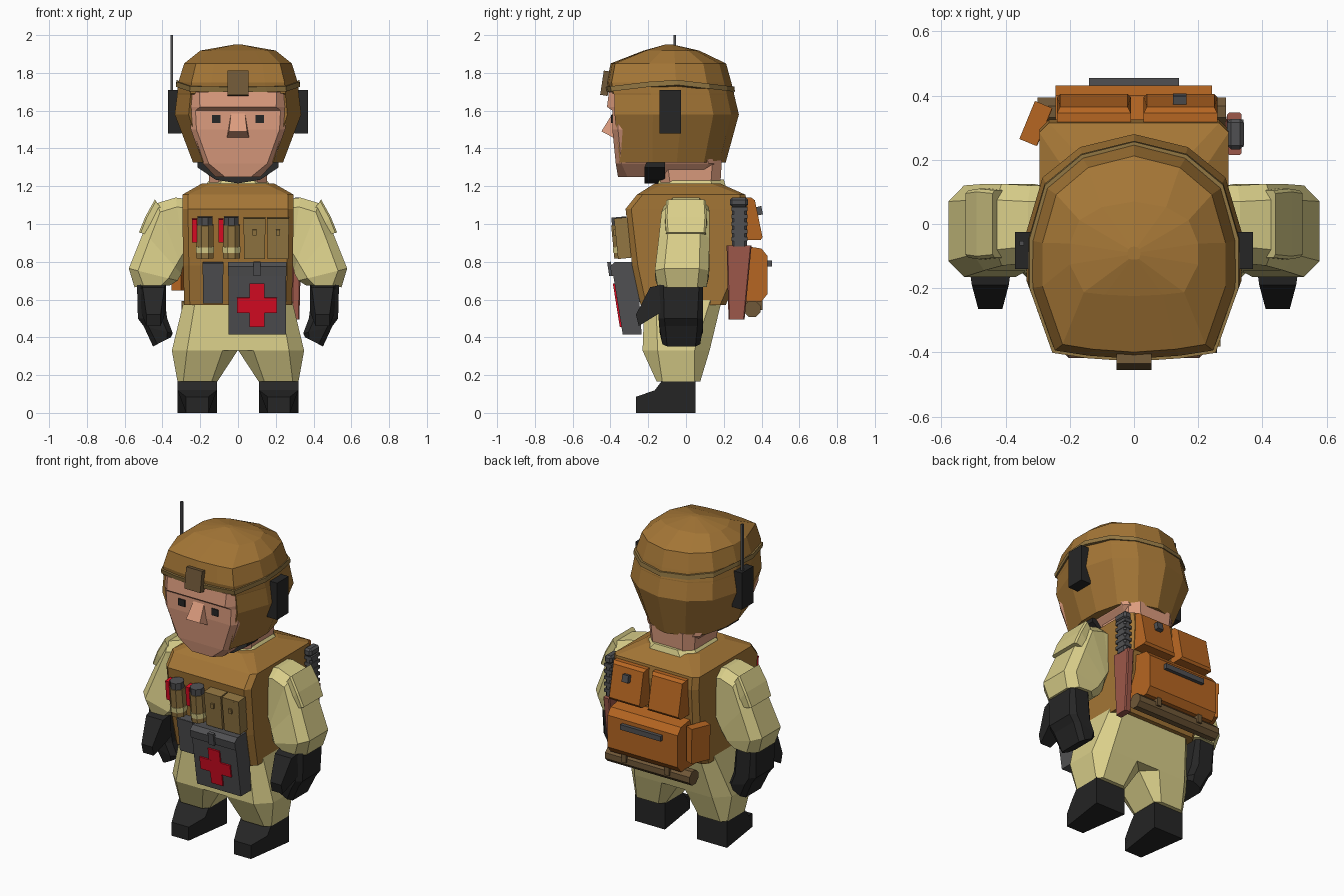
import bpy, bmesh, math
from mathutils import Vector, Matrix

if "Cube" in bpy.data.objects:
    bpy.data.objects.remove(bpy.data.objects["Cube"])


def material(name, r, g, b):
    m = bpy.data.materials.new(name)
    lin = [((c / 255 + 0.055) / 1.055) ** 2.4 if c > 10 else c / 255 / 12.92 for c in (r, g, b)]
    m.diffuse_color = (*lin, 1)
    m.use_nodes = True
    m.node_tree.nodes["Principled BSDF"].inputs["Base Color"].default_value = m.diffuse_color
    return m


BROWN = material("brown", 164, 118, 54)
BEIGE = material("beige", 218, 207, 138)
SKIN = material("skin", 220, 156, 126)
ORANGE = material("orange", 182, 102, 34)
GREY = material("grey", 80, 80, 82)
BLACK = material("black", 38, 38, 38)
RED = material("red", 224, 12, 36)
OLIVE = material("olive", 146, 118, 66)
KHAKI = material("dark_khaki", 112, 88, 56)
LEATHER = material("leather", 158, 88, 74)


def finish(name, bm, mat):
    bmesh.ops.recalc_face_normals(bm, faces=bm.faces)
    me = bpy.data.meshes.new(name)
    bm.to_mesh(me)
    bm.free()
    me.materials.append(mat)
    ob = bpy.data.objects.new(name, me)
    bpy.context.collection.objects.link(ob)
    return ob


def loft(name, rings, mat):
    """Skin a list of equal-length point rings and cap both ends."""
    bm = bmesh.new()
    vs = [[bm.verts.new(p) for p in r] for r in rings]
    n = len(vs[0])
    for a, b in zip(vs, vs[1:]):
        for i in range(n):
            j = (i + 1) % n
            bm.faces.new((a[i], a[j], b[j], b[i]))
    bm.faces.new(vs[0])
    bm.faces.new(vs[-1])
    return finish(name, bm, mat)


def octagon(x0, x1, y0, y1, z0, z1=None, c=0.05):
    """Chamfered rectangle; height runs from z0 at x0 to z1 at x1."""
    z1 = z0 if z1 is None else z1
    k = c / math.hypot(x1 - x0, z1 - z0)
    pts = [(0, y0 + c), (k, y0), (1 - k, y0), (1, y0 + c), (1, y1 - c), (1 - k, y1), (k, y1), (0, y1 - c)]
    return [(x0 + (x1 - x0) * t, y, z0 + (z1 - z0) * t) for t, y in pts]


def prism(name, profile, x0, x1, mat, taper=None):
    """Extrude a (y, z) profile along x; taper insets chosen points."""
    t = taper or [0] * len(profile)
    return loft(name, [[(x0 + d, y, z) for (y, z), d in zip(profile, t)],
                       [(x1 - d, y, z) for (y, z), d in zip(profile, t)]], mat)


def box(name, loc, size, mat, rx=0, rz=0, bevel=0):
    bm = bmesh.new()
    bmesh.ops.create_cube(bm, size=1, matrix=Matrix.Diagonal((*size, 1)))
    if bevel:
        bmesh.ops.bevel(bm, geom=bm.edges[:], offset=bevel, segments=1, affect='EDGES')
    bm.transform(Matrix.Translation(loc) @ Matrix.Rotation(rz, 4, 'Z') @ Matrix.Rotation(rx, 4, 'X'))
    return finish(name, bm, mat)


def rod(name, a, b, r, mat, n=8):
    a, b = Vector(a), Vector(b)
    bm = bmesh.new()
    rot = (b - a).to_track_quat('Z', 'Y').to_matrix().to_4x4() @ Matrix.Rotation(math.pi / n, 4, 'Z')
    bmesh.ops.create_cone(bm, cap_ends=True, segments=n, radius1=r, radius2=r, depth=(b - a).length,
                          matrix=Matrix.Translation((a + b) / 2) @ rot)
    return finish(name, bm, mat)


def mirror(ob):
    m = ob.modifiers.new("mirror", 'MIRROR')
    m.use_axis = (True, False, False)
    return ob


# Helmet: 14-sided rings, front points pushed back to open the face
HALF = [(0, -1.03), (.45, -1), (.78, -.95), (1, -.35), (1, .1), (.85, .6), (.5, .88), (0, 1)]


def helmet_ring(z, hx, y0, y1, recess=None, lift=0):
    cy, ry = (y0 + y1) / 2, (y1 - y0) / 2
    half = [(u * hx, recess if recess and u < .5 and v < 0 else cy + v * ry,
             z + lift * (1 - abs(v))) for u, v in HALF]
    return half + [(-x, y, h) for x, y, h in half[-2:0:-1]]


loft("helmet", [helmet_ring(1.325, .238, -.365, .21, -.3), helmet_ring(1.58, .335, -.395, .28, -.3),
                helmet_ring(1.685, .322, -.395, .255, -.3), helmet_ring(1.69, .322, -.40, .255),
                helmet_ring(1.75, .316, -.41, .24), helmet_ring(1.85, .285, -.39, .212),
                helmet_ring(1.918, .2, -.22, .07), helmet_ring(1.95, .02, -.11, -.07)], BROWN)
loft("helmet_band", [helmet_ring(1.70, .328, -.412, .259, None, .04),
                     helmet_ring(1.727, .326, -.418, .256, None, .04)], OLIVE)
box("goggle_mount", (0, -.425, 1.745), (.11, .04, .13), KHAKI, rx=-.15)

# Ear cups, antenna and chin strap
mirror(box("ear_cup", (.335, -.083, 1.595), (.07, .115, .23), BLACK))
rod("antenna", (-.35, -.06, 1.65), (-.35, -.06, 2.0), .01, GREY, 4)
mirror(loft("chin_strap", [[(x, y, z + d) for y, d in ((-.22, 0), (-.11, 0), (-.11, .05), (-.2, .05))]
                           for x, z in ((.215, 1.30), (.12, 1.235), (0, 1.215))], BLACK))

# Head
loft("head", [octagon(-.12, .12, -.36, .12, 1.25, c=.05), octagon(-.185, .185, -.372, .15, 1.32, c=.03),
              octagon(-.25, .25, -.39, .08, 1.50, c=.03), octagon(-.255, .255, -.39, .05, 1.60, c=.03),
              octagon(-.252, .252, -.418, .05, 1.62, c=.05),
              octagon(-.245, .245, -.408, .05, 1.70, c=.04)], SKIN)
prism("nose", [(-.38, 1.60), (-.448, 1.49), (-.38, 1.455)], -.07, .07, SKIN, [.035, .022, .01])
mirror(box("eye", (.115, -.392, 1.555), (.045, .009, .042), BLACK))
loft("neck", [octagon(-.15, .15, -.13, .18, 1.18), octagon(-.16, .16, -.15, .19, 1.34)], SKIN)
loft("collar", [octagon(-.2, .2, -.17, .22, 1.17, c=.07), octagon(-.15, .15, -.14, .2, 1.235, c=.07)], BEIGE)

# Vest
loft("vest", [octagon(-.285, .285, -.24, .21, .57, c=.03), octagon(-.29, .29, -.285, .30, .78, c=.03),
              octagon(-.295, .295, -.32, .325, 1.08, c=.03), octagon(-.295, .295, -.26, .315, 1.155, c=.03),
              octagon(-.19, .19, -.165, .18, 1.215)], BROWN)

# Trousers
loft("hips", [octagon(-.35, .35, -.23, .125, .33, c=.08), octagon(-.285, .285, -.22, .19, .60, c=.06)], BEIGE)
mirror(loft("trouser_leg", [octagon(.11, .32, -.155, .075, .165, c=.03),
                            octagon(.002, .35, -.23, .125, .33, c=.08)], BEIGE))
mirror(prism("boot", [(.05, 0), (.05, .17), (-.12, .18), (-.165, .12), (-.265, .085), (-.265, 0)],
             .112, .32, BLACK, [0, 0, 0, 0, .045, .045]))

# Arms
mirror(loft("sleeve", [octagon(.24, .25, -.12, .12, .88, 1.13), octagon(.28, .33, -.12, .12, .80, 1.14),
                       octagon(.295, .43, -.13, .125, .76, 1.11), octagon(.30, .50, -.145, .125, .735, .96),
                       octagon(.32, .578, -.165, .12, .70, .765),
                       octagon(.36, .548, -.15, .11, .675, .665)], BEIGE))
mirror(loft("shoulder_pocket", [octagon(.35, .44, -.105, .105, 1.0, 1.13, .01),
                                octagon(.40, .49, -.11, .11, .93, 1.04, .01),
                                octagon(.42, .525, -.105, .105, .93, .955, .01)], BEIGE))
mirror(loft("glove", [octagon(.40, .535, -.14, .09, .69, c=.02), octagon(.375, .53, -.145, .09, .50, c=.03),
                      octagon(.345, .50, -.14, .09, .42, .46, .03),
                      octagon(.355, .45, -.125, .075, .40, .352, .025)], BLACK))
mirror(prism("thumb", [(-.12, .68), (-.19, .665), (-.265, .52), (-.25, .46), (-.12, .54)],
             .38, .515, BLACK, [0, .01, .03, .03, 0]))

# Medical pouch with cross
prism("medical_pouch", [(-.335, .415), (-.387, .74), (-.38, .79), (-.26, .79), (-.235, .415)],
      -.05, .255, GREY)
prism("medical_flap", [(-.392, .725), (-.402, .775), (-.375, .80), (-.26, .80), (-.26, .725)], -.053, .258, GREY)
box("medical_tab", (.1, -.402, .762), (.038, .02, .075), GREY, rx=.15)
for nm, size in (("cross_bar", (.212, .0098, .08)), ("cross_post", (.08, .0096, .234))):
    box(nm, (.1, -.364, .57), size, RED, rx=.158)
box("radio_pouch", (-.133, -.29, .69), (.105, .07, .215), GREY, rx=.12)
box("radio_flap", (-.133, -.305, .765), (.11, .065, .06), GREY, rx=.12)

# Chest pouches
for x in (.088, .212):
    box("magazine_pouch", (x, -.335, .92), (.112, .07, .205), OLIVE, rx=.1)
    box("magazine_flap", (x, -.342, .99), (.116, .07, .085), OLIVE, rx=.1)
    box("flap_tab", (x, -.378, .955), (.02, .012, .03), OLIVE, rx=.1)

# Smoke canisters
for x in (-.175, -.035):
    rod("canister", (x, -.335, .82), (x, -.352, .995), .048, OLIVE)
    rod("canister_band", (x, -.338, .85), (x, -.341, .88), .051, BEIGE)
    rod("canister_cap", (x, -.352, .985), (x, -.357, 1.037), .042, GREY)
    box("canister_lever", (x - .055, -.345, .965), (.026, .05, .122), RED, rx=.1)

# Backpack pouches
prism("lower_pack", [(.25, .59), (.40, .59), (.432, .63), (.432, .83), (.40, .87), (.27, .89)],
      -.245, .243, ORANGE)
box("pack_handle", (0, .443, .79), (.28, .022, .032), GREY)
for x in (-.125, .145):
    prism("upper_pouch", [(.30, .915), (.395, .915), (.405, .93), (.365, 1.125), (.345, 1.14), (.30, 1.14)],
          x - .115, x + .115, ORANGE, [0, 0, .01, .01, 0, 0])
box("pouch_button", (.142, .388, 1.07), (.042, .03, .045), GREY, rx=.2)
box("side_pouch", (-.303, .312, .755), (.055, .125, .215), ORANGE, rz=-.39)
box("side_pouch_flap", (-.306, .313, .835), (.058, .128, .065), ORANGE, rz=-.39)
rod("bedroll", (-.30, .35, .55), (.287, .35, .55), .047, KHAKI)
for x in (-.15, .15):
    box("bedroll_strap", (x, .355, .575), (.03, .1, .06), KHAKI)

# Knife in sheath
loft("sheath", [octagon(.283, .325, .225, .31, .495, c=.006), octagon(.29, .335, .215, .347, .885, c=.006)],
     LEATHER)
loft("knife_grip", [octagon(.293, .338, .243, .322, z, c=.012) for z in (.88, 1.09)], GREY)
for i in range(5):
    box("grip_ring", (.316, .283, .92 + i * .04), (.05, .085, .02), GREY)
box("knife_pommel", (.316, .28, 1.115), (.052, .095, .05), GREY, bevel=.012)
